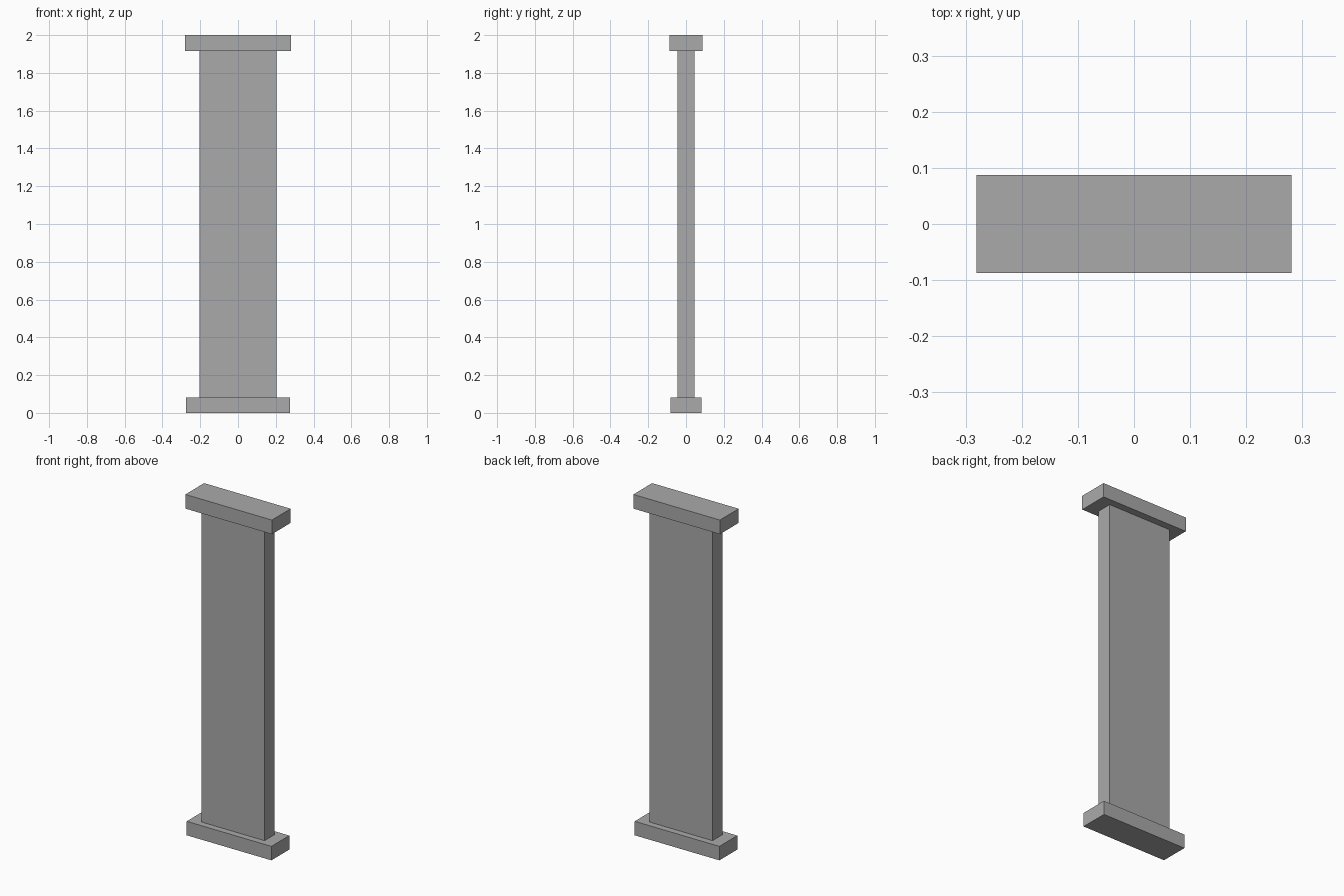
import bpy

cube = bpy.data.objects.get("Cube")
if cube:
    bpy.data.objects.remove(cube, do_unlink=True)

# Plain grey stone
stone = bpy.data.materials.new("grey stone")
stone.use_nodes = True
grey = (0.4, 0.4, 0.4, 1.0)
stone.diffuse_color = grey
stone.node_tree.nodes["Principled BSDF"].inputs["Base Color"].default_value = grey


def block(name, width, depth, bottom, top):
    """Add a centred box standing between two heights."""
    bpy.ops.mesh.primitive_cube_add(size=1, location=(0, 0, (bottom + top) / 2))
    obj = bpy.context.object
    obj.name = name
    obj.scale = (width, depth, top - bottom)
    bpy.ops.object.transform_apply(location=False, rotation=False, scale=True)
    obj.data.materials.append(stone)
    return obj


# Foot slab, flat shaft and slightly wider cap slab
block("base", 0.55, 0.166, 0, 0.082)
block("shaft", 0.408, 0.09, 0.082, 1.917)
block("cap", 0.562, 0.174, 1.917, 2)
